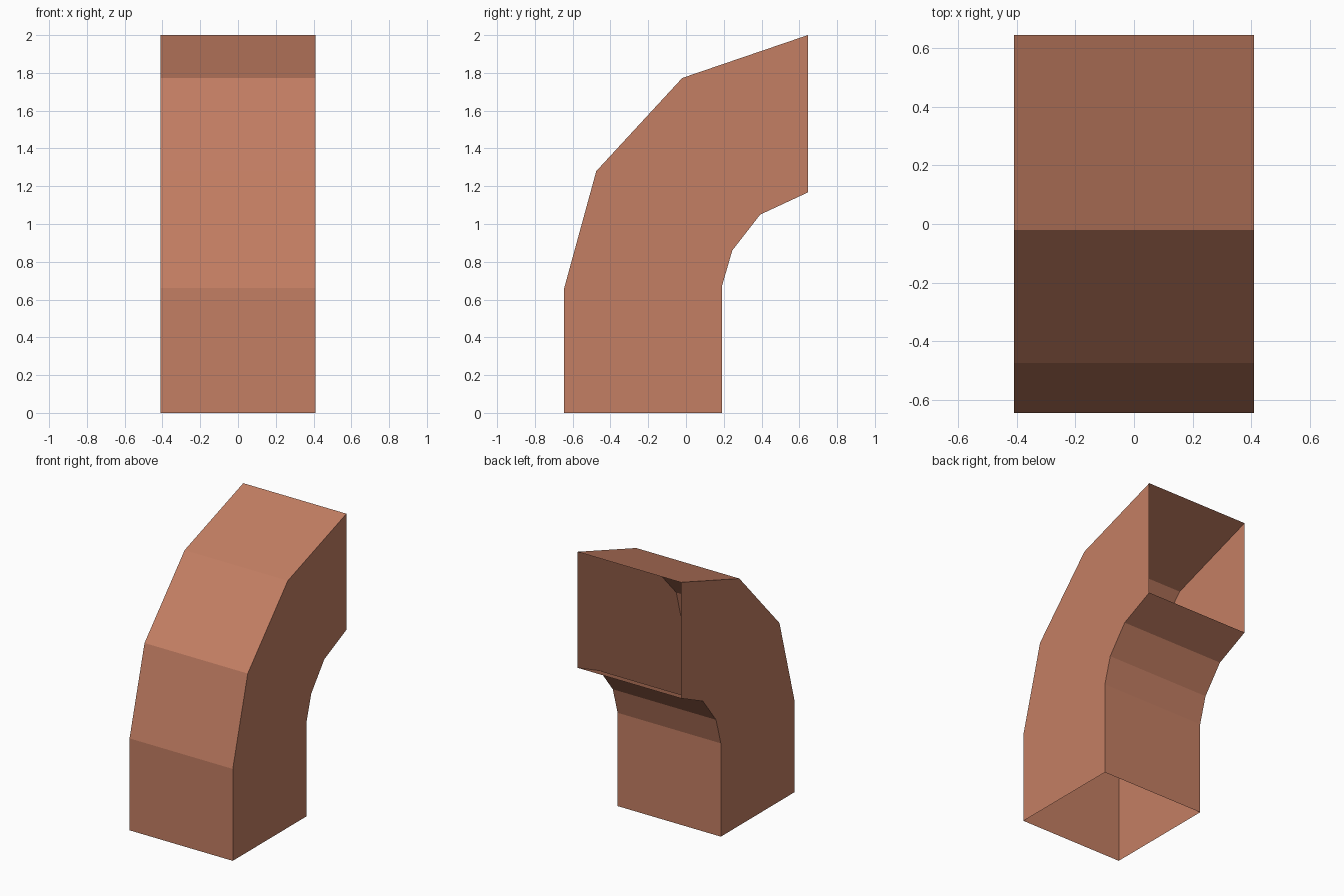
import bpy, bmesh

if "Cube" in bpy.data.objects:
    bpy.data.objects.remove(bpy.data.objects["Cube"])

HALF_WIDTH = 0.41
# Side profile of the bend as (y, z), from the bottom opening to the back opening
OUTER = [(-0.645, 0), (-0.645, 0.66), (-0.475, 1.28), (-0.02, 1.773), (0.645, 2.0)]
INNER = [(0.19, 0), (0.19, 0.67), (0.245, 0.86), (0.393, 1.05), (0.645, 1.167)]

clay = bpy.data.materials.new("clay_orange")
clay.diffuse_color = (0.55, 0.21, 0.125, 1)
clay.use_nodes = True
clay.node_tree.nodes["Principled BSDF"].inputs["Base Color"].default_value = clay.diffuse_color

# Square duct elbow: thin sheet walls, open at both ends
bm = bmesh.new()
rings = []
for o, i in zip(OUTER, INNER):
    corners = [(-HALF_WIDTH, *o), (HALF_WIDTH, *o), (HALF_WIDTH, *i), (-HALF_WIDTH, *i)]
    rings.append([bm.verts.new(c) for c in corners])
for a, b in zip(rings, rings[1:]):
    for k in range(4):
        n = (k + 1) % 4
        bm.faces.new((a[k], a[n], b[n], b[k]))

mesh = bpy.data.meshes.new("duct_elbow")
bm.to_mesh(mesh)
bm.free()
mesh.materials.append(clay)
bpy.context.collection.objects.link(bpy.data.objects.new("duct_elbow", mesh))
